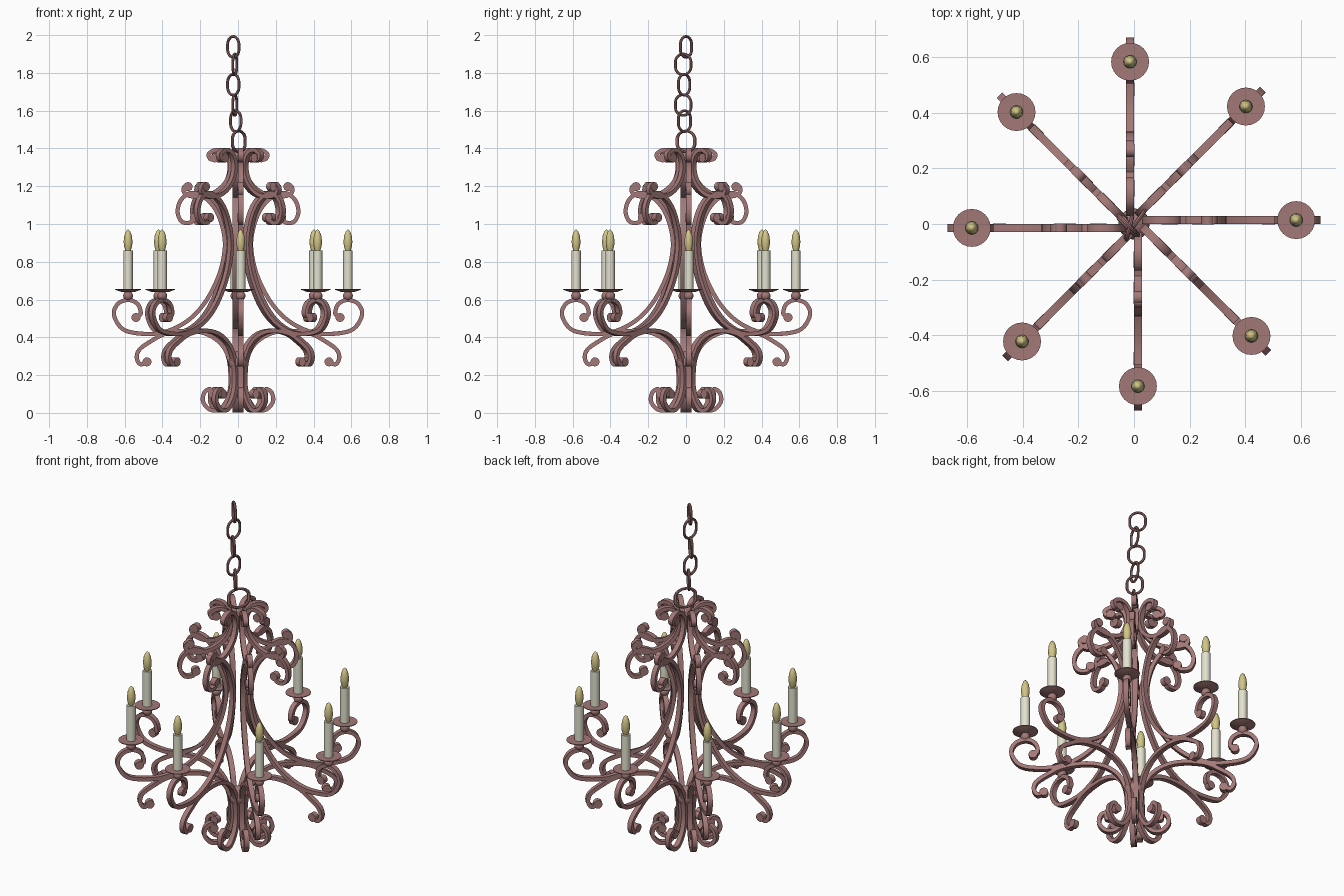
import bpy, bmesh, math
from mathutils import Vector, Matrix

old = bpy.data.objects.get("Cube")
if old:
    bpy.data.objects.remove(old, do_unlink=True)

ARMS = 8
SIDE = 0.014      # sideways shift of each arm from its radial line
BAR_W, BAR_T = 0.028, 0.022
CUP_R = 0.582


def material(name, rgb):
    m = bpy.data.materials.new(name)
    m.use_nodes = True
    m.diffuse_color = (*rgb, 1)
    m.node_tree.nodes["Principled BSDF"].inputs["Base Color"].default_value = (*rgb, 1)
    return m


iron = material("rose brown iron", (0.365, 0.19, 0.185))
wax = material("ivory wax", (0.77, 0.76, 0.62))
glow = material("pale yellow bulb", (0.64, 0.56, 0.24))


def make_mesh(name, bm, mat):
    bmesh.ops.recalc_face_normals(bm, faces=bm.faces)
    me = bpy.data.meshes.new(name)
    bm.to_mesh(me)
    bm.free()
    me.materials.append(mat)
    return me


def place(name, me, matrix=None):
    ob = bpy.data.objects.new(name, me)
    bpy.context.collection.objects.link(ob)
    ob.matrix_world = matrix or Matrix()
    bpy.ops.object.select_all(action="DESELECT")
    ob.select_set(True)
    bpy.context.view_layer.objects.active = ob
    bpy.ops.object.shade_smooth_by_angle(angle=math.radians(40))
    return ob


def around(name, me):
    for i in range(ARMS):
        place(f"{name}_{i + 1}", me, Matrix.Rotation(math.tau * i / ARMS, 4, "Z"))


def smooth_path(points, steps=5):
    """Catmull-Rom path through (radius, height) points."""
    p = [Vector(q) for q in points]
    p = [2 * p[0] - p[1]] + p + [2 * p[-1] - p[-2]]
    out = []
    for a, b, c, d in zip(p, p[1:], p[2:], p[3:]):
        for s in range(steps):
            t = s / steps
            out.append(0.5 * (2 * b + (c - a) * t + (2 * a - 5 * b + 4 * c - d) * t * t
                              + (3 * b - a - 3 * c + d) * t ** 3))
    return out + [p[-2]]


def scroll_bar(name, points):
    """Flat bar swept along a path, with a round eye at both ends."""
    path = smooth_path(points)
    bm = bmesh.new()
    rings = []
    for i, q in enumerate(path):
        tan = (path[min(i + 1, len(path) - 1)] - path[max(i - 1, 0)]).normalized()
        nor = Vector((-tan.y, tan.x)) * BAR_T / 2
        ring = []
        for sn, sw in ((-1, -1), (1, -1), (1, 1), (-1, 1)):
            e = q + nor * sn
            ring.append(bm.verts.new((e.x, SIDE + sw * BAR_W / 2, e.y)))
        rings.append(ring)
    for r, s in zip(rings, rings[1:]):
        for k in range(4):
            bm.faces.new((r[k], r[k - 1], s[k - 1], s[k]))
    bm.faces.new(rings[0])
    bm.faces.new(rings[-1])
    for end in (path[0], path[-1]):
        bmesh.ops.create_cone(
            bm, cap_ends=True, segments=14, radius1=0.024, radius2=0.024, depth=BAR_W + 0.003,
            matrix=Matrix.Translation((end.x, SIDE, end.y)) @ Matrix.Rotation(math.pi / 2, 4, "X"))
    around(name, make_mesh(name, bm, iron))


def lathe(name, profile, mat, centre=(0, 0), segments=20):
    """Closed turned shape from (radius, height) points that start and end on the axis."""
    bm = bmesh.new()
    verts = [bm.verts.new((r, 0, z)) for r, z in profile]
    edges = [bm.edges.new(e) for e in zip(verts, verts[1:])]
    bmesh.ops.spin(bm, geom=verts + edges, cent=(0, 0, 0), axis=(0, 0, 1),
                   angle=math.tau, steps=segments)
    bmesh.ops.remove_doubles(bm, verts=bm.verts, dist=0.0002)
    bmesh.ops.translate(bm, verts=bm.verts, vec=(*centre, 0))
    return make_mesh(name, bm, mat)


def ball(radius, height, n=10):
    """Half-circle profile of a sphere on the axis."""
    return [(radius * math.sin(a * math.pi / n), height - radius * math.cos(a * math.pi / n))
            for a in range(n + 1)]


# Long arms: upper scroll, inward sweep, then out to the curl under each candle
scroll_bar("main_arm", [
    (.232, 1.034), (.252, 1.008), (.298, 1.013), (.32, 1.066), (.3, 1.13), (.245, 1.165),
    (.17, 1.135), (.11, 1.06), (.075, .95), (.072, .85), (.104, .72), (.178, .58), (.275, .482),
    (.4, .425), (.52, .42), (.612, .445), (.657, .52), (.635, .578), (.58, .598), (.53, .575),
    (.515, .525), (.54, .505)])

# Lower braces: foot scroll, up the centre, then out to a hanging curl
scroll_bar("lower_brace", [
    (.135, .1), (.148, .126), (.178, .108), (.185, .06), (.15, .018), (.1, .018), (.06, .065),
    (.036, .13), (.033, .2), (.045, .28), (.085, .36), (.16, .415), (.26, .435), (.38, .42),
    (.46, .38), (.522, .335), (.536, .29), (.516, .257), (.482, .27)])

# Crown scrolls at the top
scroll_bar("crown_scroll", [
    (.122, 1.35), (.145, 1.343), (.155, 1.37), (.12, 1.391), (.075, 1.383), (.045, 1.34),
    (.042, 1.28), (.07, 1.215), (.13, 1.165), (.2, 1.145), (.26, 1.15), (.287, 1.172),
    (.284, 1.198), (.264, 1.198)])

# Candles with knob, drip plate and bulb
cup = (CUP_R, SIDE)
around("candle_knob", lathe("candle_knob", ball(.026, .62), iron, cup, 14))
around("drip_plate", lathe("drip_plate", [
    (0, .638), (.035, .64), (.068, .652), (.068, .656), (0, .654)], iron, cup, 24))
around("candle", lathe("candle", [(0, .65), (.025, .65), (.025, .86), (0, .86)], wax, cup, 16))
around("bulb", lathe("bulb", [
    (0, .852), (.014, .858), (.021, .88), (.0235, .907), (.02, .937), (.011, .962), (0, .972)],
    glow, cup, 14))

# Hub where the lower braces meet
place("centre_hub", lathe("centre_hub", ball(.056, .27), iron))


# Hanging chain: rounded oval links turned about the vertical
def chain_link():
    bm = bmesh.new()
    major, minor, n, m = 0.0425, 0.0075, 24, 8
    grid = []
    for i in range(n):
        a = math.tau * (i + 0.5) / n
        stretch = math.copysign(0.0125, math.sin(a))
        grid.append([])
        for j in range(m):
            b = math.tau * j / m
            r = major + minor * math.cos(b)
            grid[-1].append(bm.verts.new((r * math.cos(a), minor * math.sin(b), r * math.sin(a) + stretch)))
    for i in range(n):
        for j in range(m):
            bm.faces.new((grid[i][j], grid[i - 1][j], grid[i - 1][j - 1], grid[i][j - 1]))
    return make_mesh("chain_link", bm, iron)


link = chain_link()
links = [(-.025, 0, 1.9375, -45), (-.017, -.015, 1.845, 76), (-.025, -.01, 1.7375, -45),
         (-.017, -.015, 1.63, 76), (-.012, -.008, 1.545, -50), (.004, 0, 1.437, 54)]
for i, (x, y, z, turn) in enumerate(links):
    # The lowest link is a wider ring that holds the crown
    wide = 1.35 if i == len(links) - 1 else 1
    place(f"chain_link_{i + 1}", link,
          Matrix.Translation((x, y, z)) @ Matrix.Rotation(math.radians(turn), 4, "Z")
          @ Matrix.Diagonal((wide, 1, 1, 1)))
